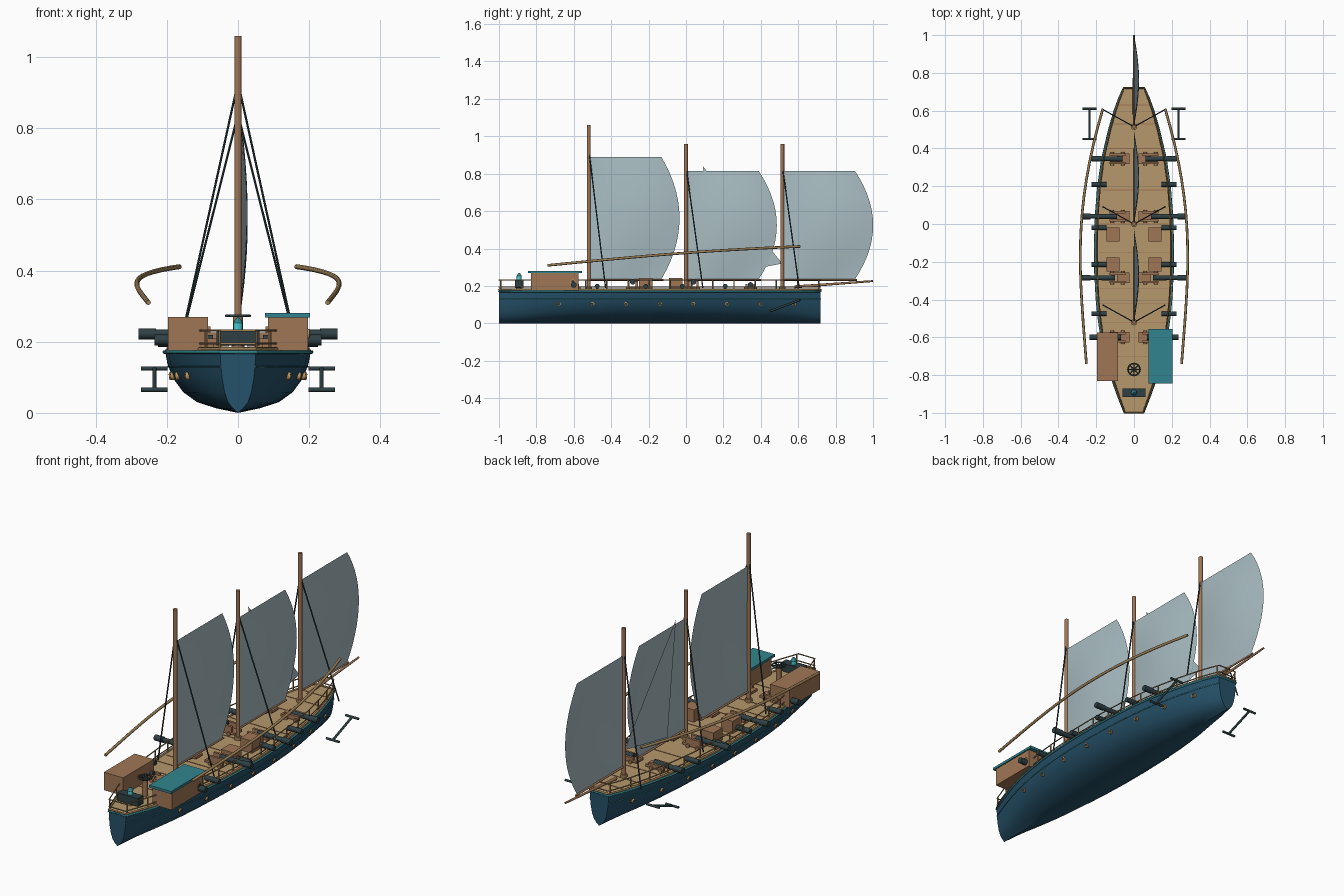
import bpy, bmesh, math
from mathutils import Vector

if "Cube" in bpy.data.objects:
    bpy.data.objects.remove(bpy.data.objects["Cube"])


def mat(name, r, g, b):
    m = bpy.data.materials.new(name)
    m.diffuse_color = [((c / 255 + 0.055) / 1.055) ** 2.4 for c in (r, g, b)] + [1]
    m.use_nodes = True
    m.node_tree.nodes["Principled BSDF"].inputs["Base Color"].default_value = m.diffuse_color
    return m


HULL = mat("hull blue", 38, 82, 106)
DECK = mat("deck planks", 182, 152, 108)
WOOD = mat("brown wood", 160, 118, 86)
RAIL = mat("tan rail", 160, 130, 88)
TEAL = mat("teal paint", 50, 132, 142)
IRON = mat("dark iron", 46, 64, 68)
BRASS = mat("brass", 190, 145, 88)
GLOW = mat("cyan glass", 75, 205, 215)
SAIL = mat("pale canvas", 168, 188, 193)


def finish(name, bm, material, smooth=None):
    me = bpy.data.meshes.new(name)
    bmesh.ops.recalc_face_normals(bm, faces=bm.faces)
    bm.to_mesh(me)
    bm.free()
    ob = bpy.data.objects.new(name, me)
    bpy.context.collection.objects.link(ob)
    me.materials.append(material)
    if smooth:
        bpy.ops.object.select_all(action='DESELECT')
        bpy.context.view_layer.objects.active = ob
        ob.select_set(True)
        bpy.ops.object.shade_smooth_by_angle(angle=math.radians(smooth))
    return ob


def box(name, lo, hi, material):
    bm = bmesh.new()
    bmesh.ops.create_cube(bm, size=1)
    for v in bm.verts:
        v.co = [(a + b) / 2 + c * (b - a) for a, b, c in zip(lo, hi, v.co)]
    return finish(name, bm, material)


def rod(name, a, b, r, material, r2=None, sides=12):
    a, b = Vector(a), Vector(b)
    bm = bmesh.new()
    bmesh.ops.create_cone(bm, cap_ends=True, segments=sides, radius1=r,
                          radius2=r if r2 is None else r2, depth=(b - a).length)
    q = (b - a).to_track_quat('Z', 'Y')
    for v in bm.verts:
        v.co = q @ v.co + (a + b) / 2
    return finish(name, bm, material, 40)


def tube(name, pts, r, material, closed=False, sides=8):
    """Sweep a round section along a path, with z as the up reference."""
    pts = [Vector(p) for p in pts]
    n, bm, rings = len(pts), bmesh.new(), []
    for i, p in enumerate(pts):
        d = pts[(i + 1) % n if closed else min(i + 1, n - 1)] - pts[i - 1 if closed else max(i - 1, 0)]
        side = d.cross(Vector((0, 0, 1))).normalized()
        up = side.cross(d).normalized()
        rings.append([bm.verts.new(p + r * (side * math.cos(k * math.tau / sides) + up * math.sin(k * math.tau / sides)))
                      for k in range(sides)])
    for i in range(n if closed else n - 1):
        a, b = rings[i], rings[(i + 1) % n]
        for k in range(sides):
            bm.faces.new((a[k], a[(k + 1) % sides], b[(k + 1) % sides], b[k]))
    if not closed:
        bm.faces.new(rings[0])
        bm.faces.new(rings[-1])
    return finish(name, bm, material, 50)


# Plan of the hull: station and half width at the deck
PLAN = [(-1, .05), (-.9, .088), (-.8, .122), (-.7, .15), (-.6, .171), (-.5, .186), (-.4, .196), (-.25, .204),
        (-.1, .205), (.05, .2), (.2, .188), (.35, .166), (.5, .131), (.6, .102), (.67, .077), (.72, .055)]
# Cross-section: share of half width and height
SECTION = [(0, 0), (.3, .013), (.56, .03), (.75, .058), (.9, .1), (.97, .14), (1, .175)]


def half(y):
    for (a, wa), (b, wb) in zip(PLAN, PLAN[1:]):
        if y <= b:
            return wa + (wb - wa) * (y - a) / (b - a)
    return PLAN[-1][1]


# Hull
bm = bmesh.new()
prof = [(-f, z) for f, z in SECTION[:0:-1]] + SECTION
rings = [[bm.verts.new((f * w, y, z)) for f, z in prof] for y, w in PLAN]
for a, b in zip(rings, rings[1:]):
    for k in range(len(prof) - 1):
        bm.faces.new((a[k], a[k + 1], b[k + 1], b[k]))
bm.faces.new(rings[0])
bm.faces.new(rings[-1])
finish("hull", bm, HULL, 35)

# Deck with thin seams
bm = bmesh.new()
outline = [(w, y) for y, w in PLAN] + [(-w, y) for y, w in PLAN[::-1]]
top = bm.faces.new([bm.verts.new((x, y, .172)) for x, y in outline])
ext = bmesh.ops.extrude_face_region(bm, geom=[top])
for v in ext["geom"]:
    if isinstance(v, bmesh.types.BMVert):
        v.co.z = .178
finish("deck", bm, DECK)
for y in (-.7, -.52, -.42, -.34, -.15, .0, .18, .4, .53, .63):
    w = half(y) * .9
    box("deck_seam", (-w, y - .002, .177), (w, y + .002, .18), WOOD)

# Rim and railing
tube("teal_rim", [(x * 1.01, y, .171) for x, y in outline], .005, TEAL, True)
tube("deck_cap", [(x * .96, y, .18) for x, y in outline], .005, RAIL, True)
for z in (.195, .232):
    tube("hand_rail", [(x * .95, y, z) for x, y in outline], .003, RAIL, True, 6)

for s in (-1, 1):
    for i in range(16):
        y = -.99 + i * 1.7 / 15
        x = s * half(y) * .95
        rod("rail_post", (x, y, .176), (x, y, .233), .0035, RAIL, sides=6)
    # Painted hull line
    tube("hull_line", [(s * (w * .957 + .001), y, .13) for y, w in PLAN], .002, TEAL, sides=6)
    # Portholes
    for i in range(8):
        y = -.68 + .18 * i
        x = half(y) * .905
        rod("porthole_ring", (s * (x - .01), y, .105), (s * (x + .008), y, .103), .011, BRASS)
        rod("porthole_glass", (s * x, y, .104), (s * (x + .009), y, .103), .007, IRON)
    # Large guns on carriages
    for y, x0, x1 in ((.345, .06, .225), (.04, .09, .28), (-.285, .1, .28), (-.6, .07, .235)):
        z = .222 if x1 > .25 else .205
        rod("gun_barrel", (s * x0, y, z), (s * x1, y, z), .014, IRON, .011)
        rod("gun_muzzle", (s * (x1 - .05), y, z), (s * x1, y, z), .015, IRON)
        for dy in (-.022, .022):
            box("carriage_cheek", (min(s * .045, s * .13), y + dy - .006, .185),
                (max(s * .045, s * .13), y + dy + .006, z + .004), WOOD)
            for x in (.06, .115):
                rod("carriage_wheel", (s * x, y + dy * 1.2, .187), (s * x, y + dy * 1.6, .187), .01, WOOD)
        box("carriage_bed", (min(s * .025, s * .09), y - .028, .186),
            (max(s * .025, s * .09), y + .028, .198), WOOD)
    # Small guns
    for y in (.21, -.02, -.215, -.475):
        rod("small_gun", (s * .145, y, .198), (s * .225, y, .198), .013, IRON)
    # Crates
    for y in (-.055, -.215):
        box("crate", (s * .112 - .034, y - .037, .178), (s * .112 + .034, y + .037, .243), WOOD)
    # Long curved side poles
    ctrl = [Vector(p) for p in ((.252, -.74, .31), (.282, -.3, .352), (.268, .12, .385), (.165, .61, .411))]
    pts = []
    for i in range(17):
        t = i / 16
        # Lagrange curve through the four control points
        p = Vector((0, 0, 0))
        for j in range(4):
            c = 1
            for k in range(4):
                if k != j:
                    c *= (t * 3 - k) / (j - k)
            p += ctrl[j] * c
        pts.append((s * p.x, p.y, p.z))
    tube("side_pole", pts, .007, RAIL)
    # Anchors
    rod("anchor_shank", (s * .235, .45, .065), (s * .235, .61, .125), .006, IRON)
    for y, z in ((.45, .065), (.61, .125)):
        rod("anchor_bar", (s * .198, y, z), (s * .273, y, z), .006, IRON)
    # Shrouds
    for y, z in ((-.52, .93), (0, .84), (.515, .84)):
        rod("shroud", (0, y, z), (s * .163, y + .09, .19), .0035, IRON, sides=6)

# Masts, collars and bulging sails
for y0, height, head in ((-.52, 1.06, .89), (0, .96, .815), (.515, .96, .815)):
    rod("mast", (0, y0, .17), (0, y0, height), .0105, WOOD)
    rod("mast_collar", (0, y0, .176), (0, y0, .195), .017, RAIL)
    rod("boom", (0, y0, .232), (0, y0 + .4, .232), .005, WOOD)
    bm = bmesh.new()
    N = 14
    grid = [[bm.verts.new((.026 * math.sin(math.pi * u / N) * math.sin(math.pi * t / N) + .001,
                           y0 + .005 + u / N * (.383 + .39 * t / N * (1 - t / N)),
                           .235 + (head - .235) * t / N)) for u in range(N + 1)] for t in range(N + 1)]
    for a, b in zip(grid, grid[1:]):
        for k in range(N):
            bm.faces.new((a[k], a[k + 1], b[k + 1], b[k]))
    finish("sail", bm, SAIL, 60)

# Triangular staysail
bm = bmesh.new()
bm.faces.new([bm.verts.new(p) for p in ((-.004, .09, .84), (-.004, .16, .25), (-.004, .515, .32))])
finish("staysail", bm, SAIL)
rod("bowsprit", (0, .58, .195), (0, 1, .226), .008, WOOD, .005)

# Cabins
box("left_cabin", (-.197, -.83, .176), (-.085, -.575, .27), WOOD)
box("right_cabin", (.085, -.83, .176), (.197, -.575, .268), WOOD)
box("cabin_roof", (.076, -.845, .268), (.203, -.555, .281), TEAL)
rod("cabin_window", (.195, -.605, .222), (.201, -.605, .222), .014, BRASS)
rod("window_glass", (.195, -.605, .222), (.203, -.605, .222), .009, IRON)

# Steering wheel lying flat on a post
rod("wheel_post", (0, -.77, .176), (0, -.77, .272), .014, WOOD)
ring = [(.032 * math.cos(i * math.tau / 20), -.77 + .032 * math.sin(i * math.tau / 20), .273) for i in range(20)]
tube("wheel_ring", ring, .004, IRON, True)
for i in range(4):
    c, q = .037 * math.cos(i * math.pi / 4), .037 * math.sin(i * math.pi / 4)
    rod("wheel_spoke", (-c, -.77 - q, .273), (c, -.77 + q, .273), .0025, IRON, sides=6)

# Chest with glowing lantern at the end
box("chest", (-.06, -.915, .19), (.06, -.87, .232), IRON)
rod("chest_foot", (0, -.892, .176), (0, -.892, .192), .018, WOOD)
rod("lantern_base", (0, -.892, .23), (0, -.892, .252), .013, GLOW)
rod("lantern_cap", (0, -.892, .252), (0, -.892, .268), .015, TEAL, .004)
